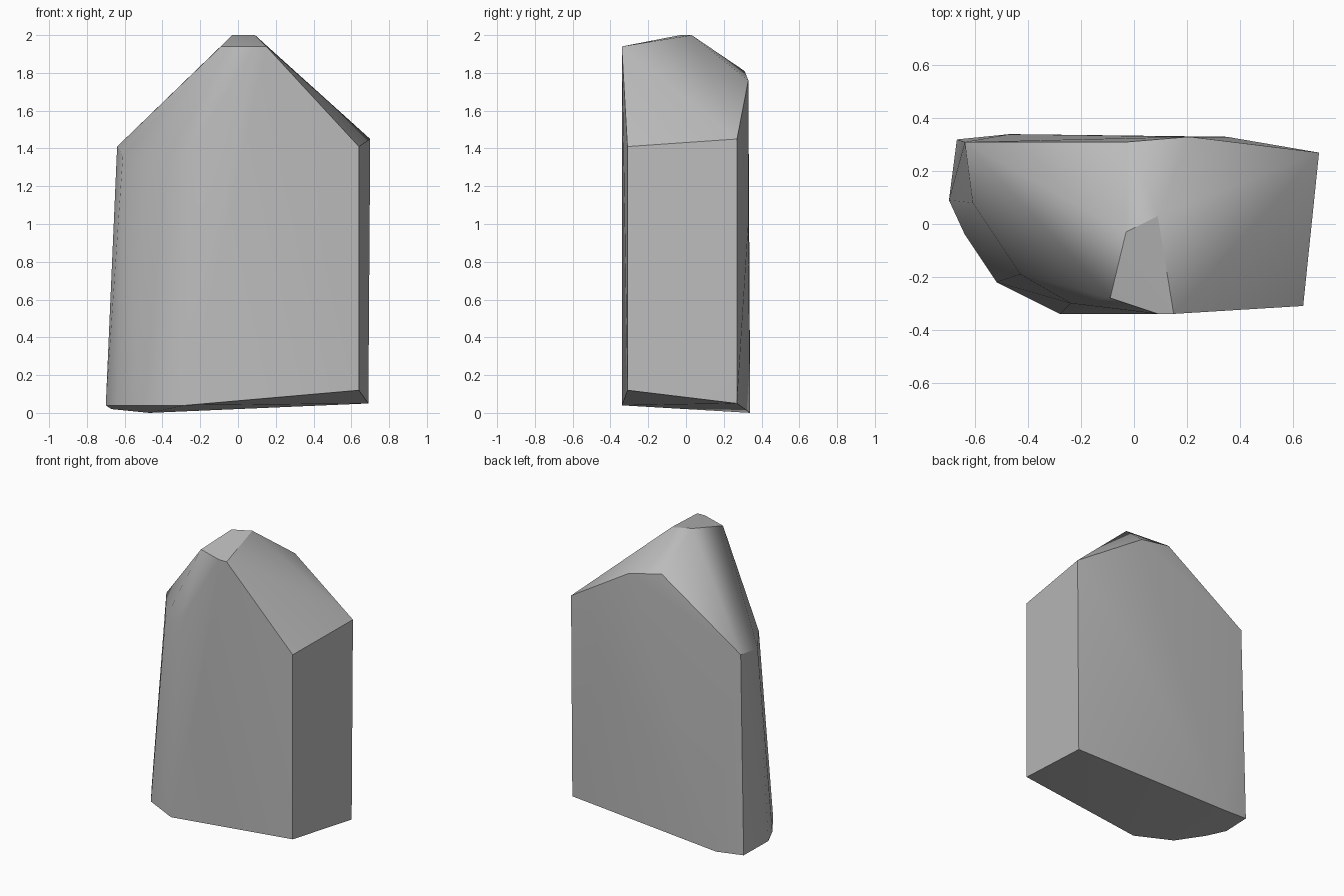
import bpy
import bmesh
import math

# Remove the default object
default_cube = bpy.data.objects.get("Cube")
if default_cube:
    bpy.data.objects.remove(default_cube, do_unlink=True)


def make_material(name, color):
    material = bpy.data.materials.new(name)
    material.use_nodes = True
    material.diffuse_color = color
    shader = next(n for n in material.node_tree.nodes if n.type == "BSDF_PRINCIPLED")
    shader.inputs["Base Color"].default_value = color
    return material


def make_hull(name, outlines, material, smooth_angle):
    """Wrap a convex skin around stacked outlines and shade it smoothly."""
    bm = bmesh.new()
    for outline in outlines:
        for point in outline:
            bm.verts.new(point)
    result = bmesh.ops.convex_hull(bm, input=bm.verts[:])
    loose = {v for v in result["geom_interior"] + result["geom_unused"]
             if isinstance(v, bmesh.types.BMVert) and not v.link_faces}
    bmesh.ops.delete(bm, geom=list(loose), context="VERTS")
    bmesh.ops.recalc_face_normals(bm, faces=bm.faces[:])
    mesh = bpy.data.meshes.new(name)
    bm.to_mesh(mesh)
    bm.free()
    mesh.materials.append(material)
    obj = bpy.data.objects.new(name, mesh)
    bpy.context.collection.objects.link(obj)
    bpy.ops.object.select_all(action="DESELECT")
    obj.select_set(True)
    bpy.context.view_layer.objects.active = obj
    bpy.ops.object.shade_smooth_by_angle(angle=math.radians(smooth_angle))
    return obj


# Tilted base outline, rounded on one side
base = [(.64, -.31, .12), (.69, .27, .05), (-.47, .34, 0), (-.67, .32, .02),
        (-.7, .09, .04), (-.64, -.04, .04), (-.52, -.22, .04), (-.28, -.34, .04)]

# Shoulder outline where the walls turn into the peak
shoulder = [(.64, -.31, 1.41), (.7, .27, 1.45), (.35, .33, 1), (.21, .33, 1.76),
            (-.03, .31, 1.81), (-.64, .31, 1.41), (-.61, .08, 1.36),
            (-.43, -.19, 1.33), (-.24, -.3, 1.4)]

# Small sloping facet at the tip
tip = [(.15, -.34, 1.94), (.09, -.34, 1.94), (-.09, -.28, 1.94),
       (-.03, -.03, 2), (.09, .03, 2)]

stone_grey = make_material("stone grey", (.5, .5, .5, 1))
make_hull("standing_stone", [base, shoulder, tip], stone_grey, 30)
